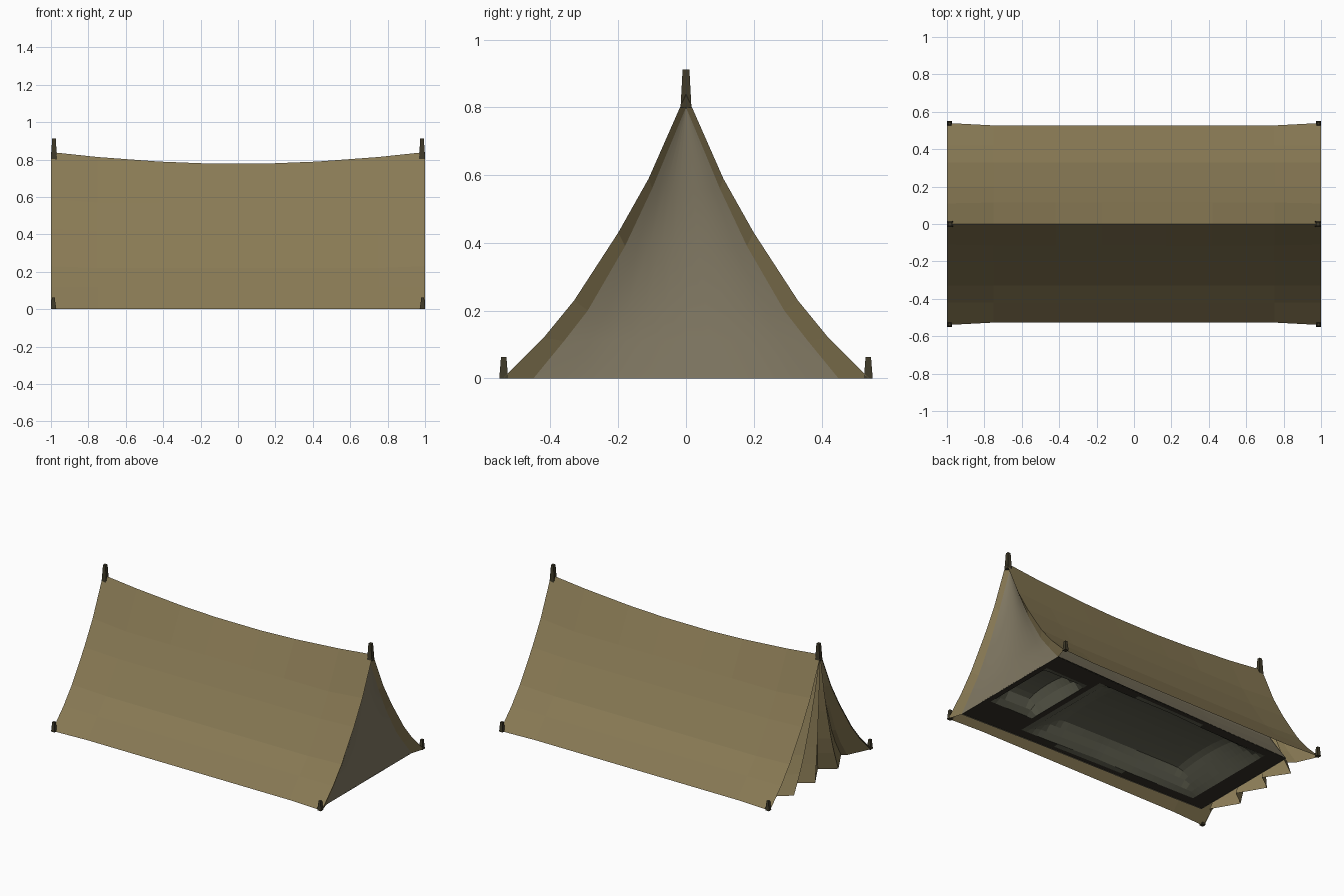
import bpy, math

if "Cube" in bpy.data.objects:
    bpy.data.objects.remove(bpy.data.objects["Cube"])


def material(name, r, g, b):
    m = bpy.data.materials.new(name)
    m.diffuse_color = (r, g, b, 1)
    m.use_nodes = True
    m.node_tree.nodes["Principled BSDF"].inputs["Base Color"].default_value = m.diffuse_color
    return m


CANVAS = material("canvas", .25, .195, .09)
LINING = material("lining", .22, .19, .125)
GROUND = material("groundsheet", .035, .031, .022)
BEDDING = material("bedding", .13, .13, .09)
WOOD = material("dark_wood", .05, .042, .022)

# half profiles (y, z), ridge to hem
END = [(0, .84), (.11, .59), (.2, .43), (.33, .23), (.42, .12), (.54, 0)]
MID = [(0, .78), (.115, .57), (.2, .42), (.33, .22), (.42, .12), (.527, 0)]
INNER = [(0, .8), (.1, .56), (.18, .39), (.29, .2), (.36, .11), (.45, 0)]


def full(half):
    return [(-y, z) for y, z in reversed(half)] + half[1:]


def make(name, verts, faces, mat, smooth=False):
    me = bpy.data.meshes.new(name)
    me.from_pydata(verts, [], faces)
    me.materials.append(mat)
    ob = bpy.data.objects.new(name, me)
    bpy.context.collection.objects.link(ob)
    for p in me.polygons:
        p.use_smooth = smooth
    return ob


def sheet(name, rows, mat, smooth=False):
    n = len(rows[0])
    faces = [(i * n + j, i * n + j + 1, (i + 1) * n + j + 1, (i + 1) * n + j)
             for i in range(len(rows) - 1) for j in range(n - 1)]
    return make(name, [v for r in rows for v in r], faces, mat, smooth)


# outer canvas with sagging ridge and flared ends
rows = []
for x in (-1, -.75, -.42, -.17, .17, .42, .75, 1):
    flare = max(0, (abs(x) - .75) / .25)
    row = []
    for (ym, zm), (ye, ze) in zip(MID, END):
        y, z = ym + (ye - ym) * flare, zm + (ze - zm) * flare
        if ym == 0:
            z = .777 + .063 * abs(x) ** 1.9
        row.append((y, z))
    rows.append([(x, y, z) for y, z in full(row)])
sheet("outer_canvas", rows, CANVAS)

# rim returning from the canvas edge to the front panel
sheet("front_rim", [[(1, y, z) for y, z in full(END)],
                    [(.972, y, z) for y, z in full(INNER)]], CANVAS)

# inner tent walls
sheet("inner_walls", [[(x, y * s, z * t) for y, z in full(INNER)]
                      for x, s, t in ((.972, 1, 1), (.4, .95, .94),
                                      (-.3, .92, .93), (-.86, .88, .96))], LINING)


# end panel, slightly bowed inwards
def panel(name, x0, bow, s, mat):
    rows = []
    for y, z in INNER:
        rows.append([(x0 - bow * (1 - t * t) * math.sin(math.pi * min(1, z / .8)),
                      y * s * t, z) for t in [k / 5 - 1 for k in range(11)]])
    sheet(name, rows, mat, True)


panel("front_panel", .972, .04, 1, LINING)
panel("rear_inner_panel", -.86, 0, .88, LINING)

# pleated curtain closing the rear: (fraction of half width, fold depth)
FOLDS = [(-1, 0), (-.72, .07), (-.68, .1), (-.36, 0), (-.22, .1),
         (.1, 0), (.24, .1), (.52, 0), (.68, .1), (.75, .06), (1, 0)]
rows = []
for y, z in END:
    k = 1 - z / .84
    rows.append([(-.995 + d * k, y * f * .99, z) for f, d in FOLDS])
sheet("rear_curtain", rows, CANVAS)


# groundsheet with the raised bedding on it
def bump(x, y, cx, cy, hx, hy, h):
    u, v = abs((x - cx) / hx), abs((y - cy) / hy)
    r = max(u, v)
    return h * min(1, max(0, (1 - r) * 3.5)) * (1 - .35 * v * v) if r < 1 else 0


NX, NY = 46, 24
rows = []
for i in range(NX + 1):
    x = -.86 + 1.832 * i / NX
    w = .395 + .055 * i / NX
    row = []
    for j in range(NY + 1):
        y = w * (2 * j / NY - 1)
        bag = bump(x, y, -.1, 0, .64, .36 - .06 * max(0, -x), .12)
        pillow = bump(x, y, .77, .03, .14, .24, .1)
        row.append((x, y, .004 + bag + pillow))
    rows.append(row)
floor = sheet("groundsheet_and_bedding", rows, GROUND)
floor.data.materials.append(BEDDING)
for p in floor.data.polygons:
    if max(floor.data.vertices[v].co.z for v in p.vertices) > .006:
        p.material_index = 1


# tapered square posts: ridge pole tips and corner pegs
def post(name, x, y, z0, z1, r0, r1):
    sq = [(-1, -1), (1, -1), (1, 1), (-1, 1)]
    verts = [(x + a * r0, y + b * r0, z0) for a, b in sq]
    verts += [(x + a * r1, y + b * r1, z1) for a, b in sq]
    faces = [(3, 2, 1, 0), (4, 5, 6, 7)]
    faces += [(k, (k + 1) % 4, (k + 1) % 4 + 4, k + 4) for k in range(4)]
    make(name, verts, faces, WOOD)


for sx in (-1, 1):
    post("ridge_pole_tip", sx * .984, 0, .8, .912, .016, .01)
    for sy in (-1, 1):
        post("corner_peg", sx * .987, sy * .538, 0, .063, .013, .008)
